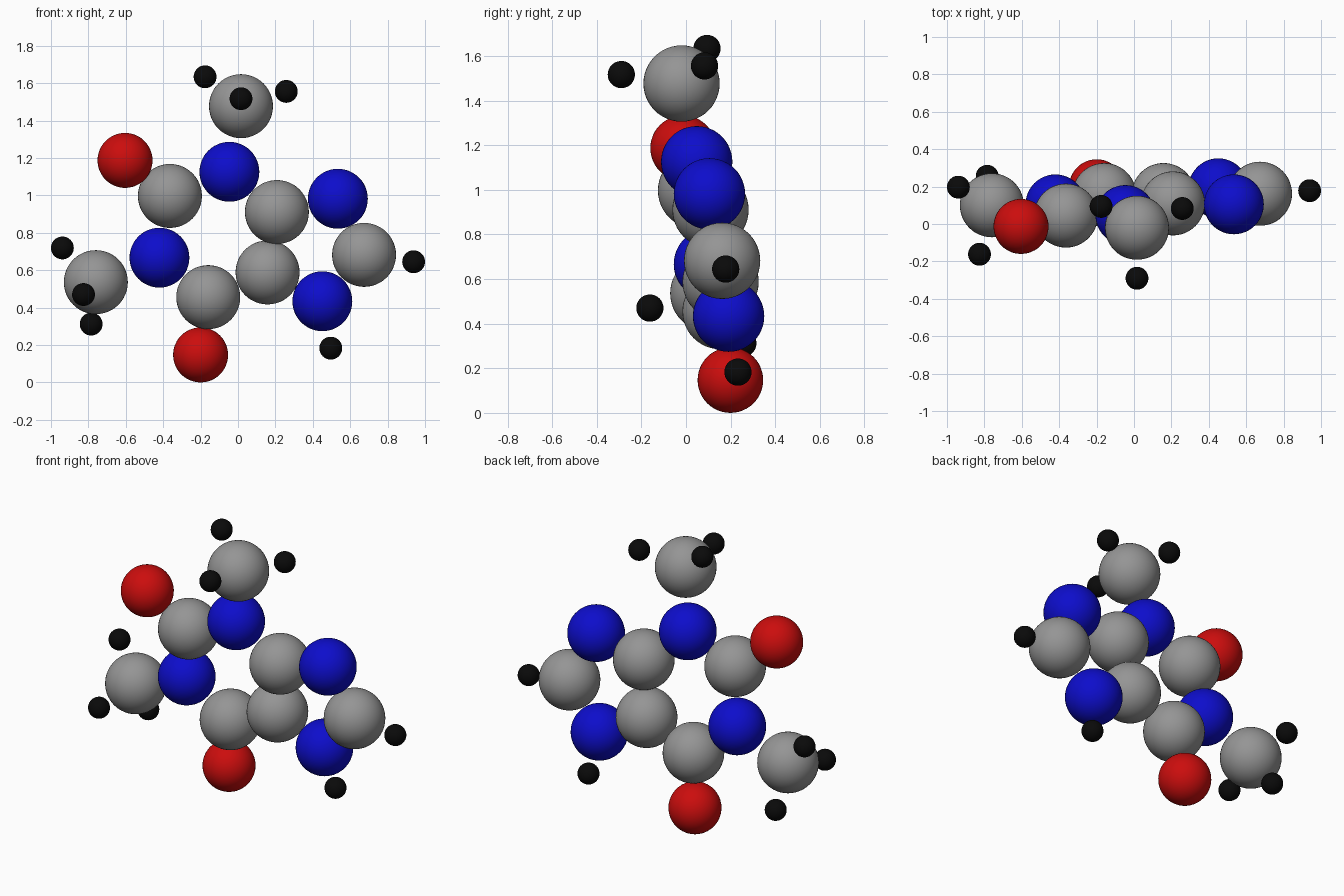
import bpy


def colour(name, rgb):
    m = bpy.data.materials.new(name)
    m.diffuse_color = (*rgb, 1)
    return m


grey = colour("dark_grey", (0.3, 0.3, 0.3))
blue = colour("blue", (0.004, 0.004, 0.6))
red = colour("red", (0.6, 0.004, 0.004))
black = colour("black", (0.003, 0.003, 0.003))


def atoms(name, radius, material, centres):
    for i, c in enumerate(centres, 1):
        bpy.ops.mesh.primitive_uv_sphere_add(segments=48, ring_count=24, radius=radius, location=c)
        ob = bpy.context.object
        ob.name = f"{name}_{i}"
        bpy.ops.object.shade_smooth()
        ob.data.materials.append(material)


# carbon: upper methyl, six-ring, five-ring tip, left methyl
atoms("carbon", 0.171, grey, [
    (0.016, -0.02, 1.477), (-0.364, 0.045, 0.997), (0.208, 0.11, 0.911),
    (0.158, 0.155, 0.588), (-0.159, 0.155, 0.456), (0.674, 0.162, 0.682),
    (-0.76, 0.10, 0.536)])

# nitrogen: ring members
atoms("nitrogen", 0.16, blue, [
    (-0.046, 0.048, 1.126), (0.534, 0.105, 0.982),
    (0.451, 0.191, 0.434), (-0.42, 0.105, 0.667)])

# oxygen: attached outside the six-ring
atoms("oxygen", 0.147, red, [(-0.604, -0.013, 1.187), (-0.2, 0.199, 0.147)])

# hydrogen: two methyl groups, then the two on the five-ring
atoms("hydrogen", 0.061, black, [
    (-0.176, 0.094, 1.634), (0.258, 0.083, 1.556), (0.016, -0.29, 1.517),
    (-0.939, 0.197, 0.719), (-0.826, -0.162, 0.47), (-0.785, 0.255, 0.312),
    (0.939, 0.178, 0.645), (0.496, 0.233, 0.183)])
